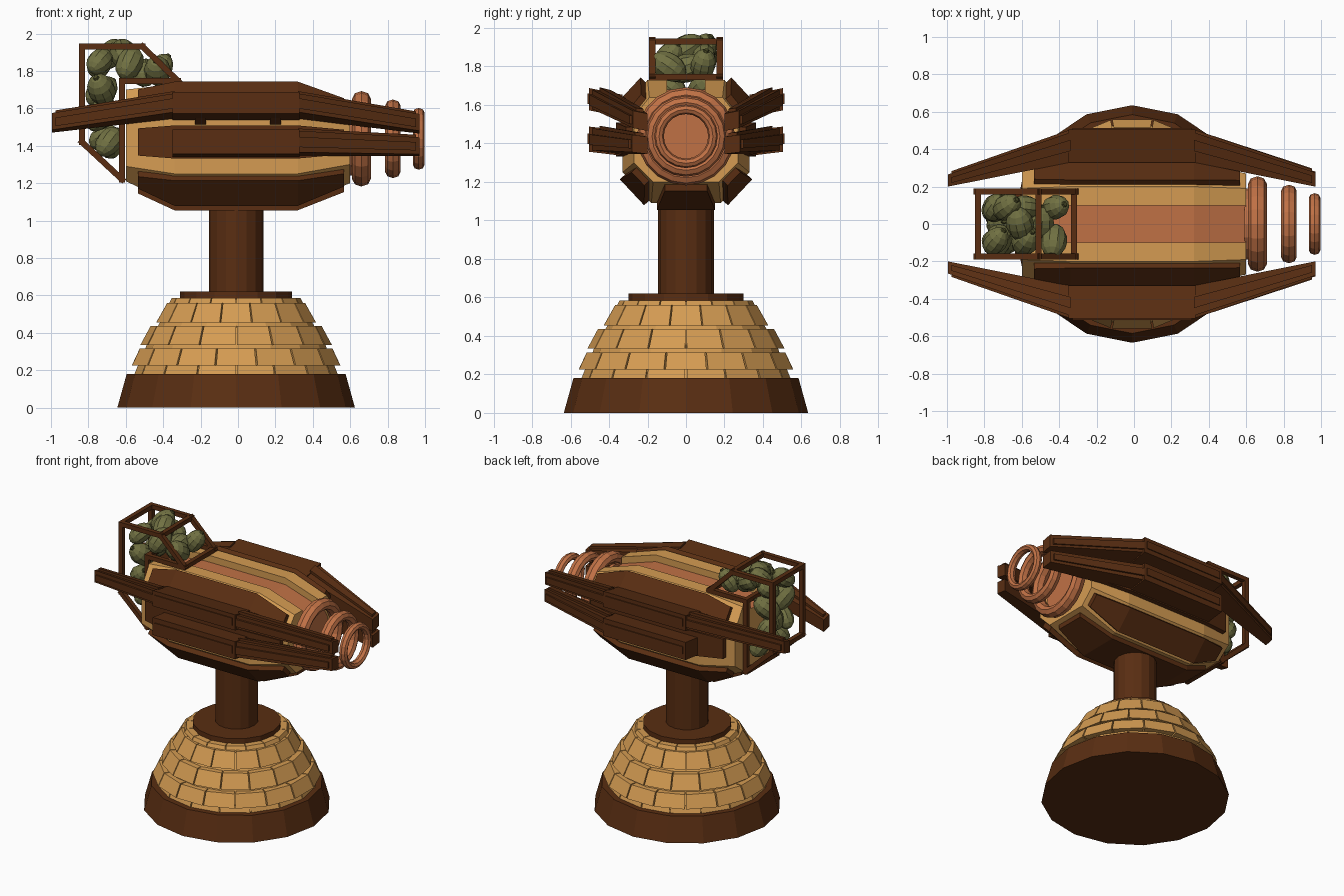
import bpy, bmesh, math, random
from mathutils import Vector, Matrix, Euler

if "Cube" in bpy.data.objects:
    bpy.data.objects.remove(bpy.data.objects["Cube"])
random.seed(4)


def mat(name, c):
    m = bpy.data.materials.new(name)
    m.diffuse_color = (*c, 1)
    m.use_nodes = True
    m.node_tree.nodes["Principled BSDF"].inputs["Base Color"].default_value = m.diffuse_color
    return m


DARK = mat("dark wood", (0.100, 0.027, 0.006))
LIGHT = mat("light wood", (0.66, 0.33, 0.085))
COPPER = mat("copper", (0.53, 0.165, 0.06))
OLIVE = mat("olive green", (0.165, 0.165, 0.055))
STEM = mat("dark olive", (0.07, 0.07, 0.02))


def finish(bm, name, *mats):
    bmesh.ops.recalc_face_normals(bm, faces=bm.faces)
    me = bpy.data.meshes.new(name)
    bm.to_mesh(me)
    bm.free()
    for m in mats:
        me.materials.append(m)
    ob = bpy.data.objects.new(name, me)
    bpy.context.collection.objects.link(ob)
    return ob


def loft(bm, sections, special=None):
    """Bridge equal-length loops and cap both ends; side 'special' gets material 1."""
    rings = [[bm.verts.new(p) for p in s] for s in sections]
    n = len(rings[0])
    for a, b in zip(rings, rings[1:]):
        for j in range(n):
            f = bm.faces.new((a[j], a[(j + 1) % n], b[(j + 1) % n], b[j]))
            if j == special:
                f.material_index = 1
    bm.faces.new(rings[0])
    bm.faces.new(rings[-1])


def lathe(name, prof, m, sides=16, cx=-0.01):
    bm = bmesh.new()
    loft(bm, [[(cx + r * math.cos(2 * math.pi * k / sides), r * math.sin(2 * math.pi * k / sides), z)
               for k in range(sides)] for r, z in prof])
    return finish(bm, name, m)


def bar(bm, p, q, t):
    p, q = Vector(p), Vector(q)
    d = q - p
    M = Matrix.Translation((p + q) / 2) @ d.to_track_quat('Z', 'Y').to_matrix().to_4x4() \
        @ Matrix.Diagonal((t, t, d.length + t, 1))
    bmesh.ops.create_cube(bm, size=1, matrix=M)


# Base, dome core, collar and column
lathe("base_plinth", [(0.635, 0), (0.585, 0.18)], DARK)
lathe("dome_core", [(0.535, 0.17), (0.48, 0.33), (0.41, 0.45), (0.33, 0.58)], LIGHT)
lathe("collar", [(0.30, 0.56), (0.30, 0.62)], DARK)
lathe("column", [(0.145, 0.60), (0.145, 1.15)], DARK)

# Overlapping brick courses
bm = bmesh.new()
rows = [(0.545, 0.175, 0.525, 0.225), (0.568, 0.225, 0.525, 0.315),
        (0.512, 0.335, 0.458, 0.435), (0.435, 0.455, 0.375, 0.56), (0.365, 0.545, 0.345, 0.585)]
for i, (r0, z0, r1, z1) in enumerate(rows):
    for k in range(16):
        secs = []
        for e in (0.02, 0.98):
            a = 2 * math.pi * (k + e + 0.5 * (i % 2)) / 16
            secs.append([(-0.01 + r * math.cos(a), r * math.sin(a), z) for r, z in
                         ((r0 - 0.06, z0), (r0, z0), (r1, z1), (r1 - 0.06, z1))])
        loft(bm, secs)
finish(bm, "dome_bricks", LIGHT)

# Eight-sided hull with a copper channel along the top
CZ = 1.42
#            x   y top  z top  y side  z side  z bottom
stations = [(-0.60, 0.19, 1.70, 0.28, 0.13, 1.21), (-0.34, 0.20, 1.73, 0.33, 0.17, 1.09),
            (0.32, 0.20, 1.73, 0.33, 0.17, 1.09), (0.60, 0.19, 1.64, 0.27, 0.12, 1.20)]


def octagon(s):
    x, yt, zt, ys, zs, zb = s
    h = [(yt, zt), (ys, CZ + zs), (ys, CZ - zs), (yt * 0.9, zb)]
    return [Vector((x, y, z)) for y, z in h + [(-y, z) for y, z in reversed(h)]]


bm = bmesh.new()
secs = []
for s in stations:
    x, zt = s[0], s[2]
    secs.append([(x, 0.1, zt - 0.05), (x, 0.1, zt)] + octagon(s) + [(x, -0.1, zt), (x, -0.1, zt - 0.05)])
loft(bm, secs, special=11)
finish(bm, "hull", LIGHT, COPPER)

# Dark armour plates on every hull side but the top
mix = lambda s, t, k: tuple(a + (b - a) * k for a, b in zip(s, t))
plate_stations = [mix(stations[1], stations[0], 0.75), stations[1],
                  stations[2], mix(stations[2], stations[3], 0.88)]
names = ["upper_right", "side_right", "lower_right", "bottom", "lower_left", "side_left", "upper_left"]
for i, nm in enumerate(names):
    bm = bmesh.new()
    secs = []
    for k, s in enumerate(plate_stations):
        o = octagon(s)
        a, b = o[i], o[i + 1]
        d = b - a
        n = Vector((0, -d.z, d.y)).normalized()
        if n.dot((a + b) / 2 - Vector((s[0], 0, CZ))) < 0:
            n = -n
        f = 0.24 if "side" in nm else (0.08 if k in (1, 2) else 0.18)
        p, q = a + d * f, b - d * f
        secs.append([p - n * 0.02, q - n * 0.02, q + n * 0.035, p + n * 0.035])
    loft(bm, secs)
    finish(bm, "plate_" + nm, DARK)


# Swept side arms: a middle block with tapering ends and a raised batten
def arm_section(x, y0, y1, z0, z1, t, s):
    return [(x, s * y0, z0 - t), (x, s * y1, z0), (x, s * y1, z1), (x, s * y0, z1 - t)]


arms = {"upper": dict(mid=(0.33, 0.49, 1.58, 1.68, 0.035), left=(-0.995, 0.20, 0.265, 1.485, 1.575, 0.015),
                      right=(0.97, 0.20, 0.275, 1.48, 1.57, 0.015)),
        "lower": dict(mid=(0.34, 0.49, 1.365, 1.48, 0.02), right=(0.97, 0.20, 0.28, 1.355, 1.445, 0.01))}
for s, side in ((-1, "front"), (1, "back")):
    for nm, d in arms.items():
        y0, y1, z0, z1, t = d["mid"]
        bm = bmesh.new()
        loft(bm, [arm_section(x, y0, y1 + 0.015, z0 - 0.008, z1 + 0.008, t, s) for x in (-0.35, 0.33)])
        zc = (z0 + z1) / 2
        loft(bm, [arm_section(x, y1, y1 + 0.022, zc - 0.025, zc + 0.03, 0, s) for x in (-0.33, 0.31)])
        for key, x0 in (("left", -0.34), ("right", 0.32)):
            if key not in d:
                continue
            x1, e0, e1, f0, f1, ft = d[key]
            loft(bm, [arm_section(x0, y0, y1, z0, z1, t, s), arm_section(x1, e0, e1, f0, f1, ft, s)])
            # raised battens on the outside and top of the swept end
            fc = (f0 + f1) / 2
            xm = x0 + (x1 - x0) * 0.97
            loft(bm, [arm_section(x0, y1 - 0.03, y1 + 0.015, zc - 0.03, zc + 0.025, 0, s),
                      arm_section(xm, e1 - 0.01, e1 + 0.018, fc - 0.025, fc + 0.02, 0, s)])
            loft(bm, [arm_section(x0, y0 + 0.06, y1 - 0.04, z1 - 0.03, z1 + 0.012, 0.015, s),
                      arm_section(xm, e0 + 0.02, e1 - 0.015, f1 - 0.03, f1 + 0.014, 0.005, s)])
        finish(bm, f"{nm}_arm_{side}", DARK)
    # struts joining the arms to the hull
    bm = bmesh.new()
    for x in (-0.2, 0.2):
        bar(bm, (x, s * 0.28, 1.52), (x, s * 0.42, 1.60), 0.06)
        bar(bm, (x, s * 0.28, 1.42), (x, s * 0.42, 1.42), 0.06)
    finish(bm, "arm_struts_" + side, DARK)

# Copper muzzle plate and three shrinking rings
bm = bmesh.new()
bmesh.ops.create_cone(bm, cap_ends=True, segments=16, radius1=0.19, radius2=0.19, depth=0.02,
                      matrix=Matrix.Translation((0.602, 0, 1.43)) @ Matrix.Rotation(math.pi / 2, 4, 'Y'))
finish(bm, "muzzle_plate", COPPER)
for i, (x, R, hw) in enumerate(((0.66, 0.255, 0.05), (0.828, 0.21, 0.042), (0.966, 0.165, 0.031))):
    bpy.ops.mesh.primitive_torus_add(major_segments=20, minor_segments=8, major_radius=R - hw * 0.8,
                                     minor_radius=hw * 0.8, location=(x, 0, 1.437),
                                     rotation=(0, math.pi / 2, 0))
    ob = bpy.context.object
    ob.name = f"muzzle_ring_{i + 1}"
    ob.scale.z = 1.25
    ob.data.materials.append(COPPER)

# Cage hugging the rear corner of the hull
prof = [(-0.835, 1.42), (-0.835, 1.93), (-0.51, 1.93), (-0.32, 1.745), (-0.62, 1.745), (-0.62, 1.22)]
bm = bmesh.new()
for i, (x, z) in enumerate(prof):
    x2, z2 = prof[(i + 1) % len(prof)]
    for y in (-0.175, 0.175):
        bar(bm, (x, y, z), (x2, y, z2), 0.032)
    bar(bm, (x, -0.175, z), (x, 0.175, z), 0.032)
finish(bm, "cage_frame", DARK)

# Fruit ammunition: rounded ellipsoids with a small stem
spots = [(-0.74, -0.09, 1.85), (-0.74, 0.09, 1.83), (-0.58, -0.09, 1.84), (-0.58, 0.09, 1.85),
         (-0.43, -0.09, 1.80), (-0.42, 0.09, 1.81), (-0.61, 0.0, 1.89), (-0.68, 0.09, 1.89),
         (-0.73, -0.09, 1.70), (-0.73, 0.09, 1.69), (-0.72, 0.0, 1.58), (-0.74, -0.10, 1.55),
         (-0.74, 0.10, 1.54), (-0.71, 0.03, 1.44), (-0.69, -0.10, 1.42), (-0.69, 0.11, 1.41),
         (-0.50, 0.0, 1.79)]
bm = bmesh.new()
for p in spots:
    k = random.uniform(0.85, 1.05)
    M = Matrix.Translation(p) @ Euler([random.uniform(-1.2, 1.2) for _ in range(3)]).to_matrix().to_4x4()
    bmesh.ops.create_uvsphere(bm, u_segments=10, v_segments=8, radius=1,
                              matrix=M @ Matrix.Diagonal((0.072 * k, 0.072 * k, 0.098 * k, 1)))
    old = set(bm.faces)
    bmesh.ops.create_cone(bm, cap_ends=True, segments=6, radius1=0.018, radius2=0.012, depth=0.012,
                          matrix=M @ Matrix.Translation((0, 0, 0.098 * k)))
    for f in bm.faces:
        if f not in old:
            f.material_index = 1
finish(bm, "fruit", OLIVE, STEM)
